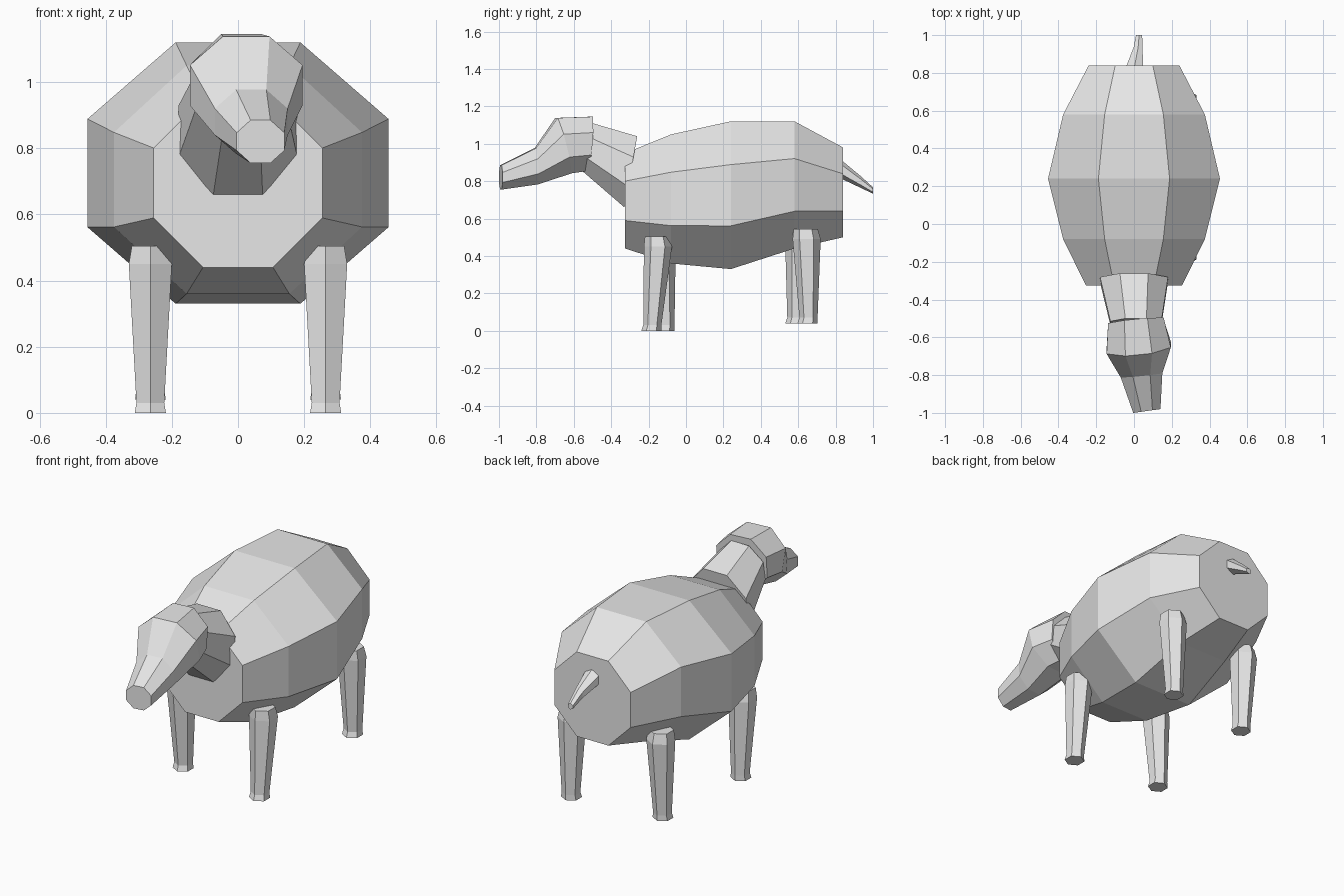
import bpy, bmesh, math

cube = bpy.data.objects.get("Cube")
if cube:
    bpy.data.objects.remove(cube, do_unlink=True)

grey = bpy.data.materials.new("plain grey")
grey.use_nodes = True
grey.diffuse_color = (0.8, 0.8, 0.8, 1)
grey.node_tree.nodes["Principled BSDF"].inputs["Base Color"].default_value = (0.8, 0.8, 0.8, 1)


def outline(sides):
    """Polygon whose flat sides touch x = -1 and x = 1."""
    r = 1 / math.cos(math.pi / sides)
    angles = [(i + 0.5) * 2 * math.pi / sides for i in range(sides)]
    return [(r * math.cos(a), r * math.sin(a)) for a in angles]


def upright_ring(sides, cx, cy, cz, w, h, slant=0, yaw=0):
    """Ring facing along y, leaned by slant and turned by yaw."""
    return [(cx + u * w, cy + slant * v * h + yaw * u * w, cz + v * h)
            for u, v in outline(sides)]


def flat_ring(sides, cx, cy, cz, w):
    """Ring lying level."""
    return [(cx + u * w, cy + v * w, cz) for u, v in outline(sides)]


def loft(name, rings):
    """Closed skin through rings with equal point counts."""
    bm = bmesh.new()
    loops = [[bm.verts.new(p) for p in ring] for ring in rings]
    n = len(loops[0])
    for a, b in zip(loops, loops[1:]):
        for i in range(n):
            j = (i + 1) % n
            bm.faces.new((a[i], a[j], b[j], b[i]))
    bm.faces.new(loops[0])
    bm.faces.new(loops[-1])
    bmesh.ops.recalc_face_normals(bm, faces=bm.faces)
    mesh = bpy.data.meshes.new(name)
    bm.to_mesh(mesh)
    bm.free()
    mesh.materials.append(grey)
    obj = bpy.data.objects.new(name, mesh)
    bpy.context.collection.objects.link(obj)
    return obj


# Barrel body, front to back
loft("body", [upright_ring(8, *r) for r in (
    (0, -0.325, 0.695, 0.255, 0.255),
    (0, -0.08, 0.705, 0.375, 0.345),
    (0, 0.24, 0.725, 0.455, 0.395),
    (0, 0.58, 0.78, 0.375, 0.34),
    (0, 0.84, 0.74, 0.24, 0.24))])

# Neck, from the body to the back of the head
loft("neck", [upright_ring(8, *r) for r in (
    (0, -0.295, 0.85, 0.18, 0.19, 0.18),
    (0.01, -0.525, 0.98, 0.135, 0.13, 0.19))])

# Head with a tapering snout, turned slightly to its left
loft("head", [upright_ring(8, *r) for r in (
    (0.01, -0.515, 1.0, 0.147, 0.145, 0.08, 0.1),
    (0.025, -0.655, 0.99, 0.17, 0.148, -0.25, 0.1),
    (0.04, -0.80, 0.88, 0.11, 0.097, -0.05, 0.1),
    (0.068, -0.99, 0.82, 0.072, 0.065, 0, 0.14))])

# Short drooping tail
loft("tail", [upright_ring(6, *r) for r in (
    (0, 0.82, 0.87, 0.047, 0.045),
    (0.022, 0.935, 0.795, 0.024, 0.027),
    (0.027, 1.0, 0.75, 0.016, 0.015))])

# Legs in a walking stance: side, foot y, top y, foot height
legs = {
    "front_left_leg": (1, -0.185, -0.15, 0),
    "front_right_leg": (-1, -0.115, -0.13, 0),
    "rear_left_leg": (1, 0.65, 0.645, 0.04),
    "rear_right_leg": (-1, 0.585, 0.605, 0.04),
}
for name, (side, foot_y, top_y, lift) in legs.items():
    x = side * 0.265
    loft(name, [
        flat_ring(6, x, foot_y, lift, 0.047),
        flat_ring(6, x, foot_y + 0.005, lift + 0.03, 0.042),
        flat_ring(6, x, top_y, lift + 0.45, 0.065),
        flat_ring(6, x, top_y - 0.005, lift + 0.505, 0.056)])
